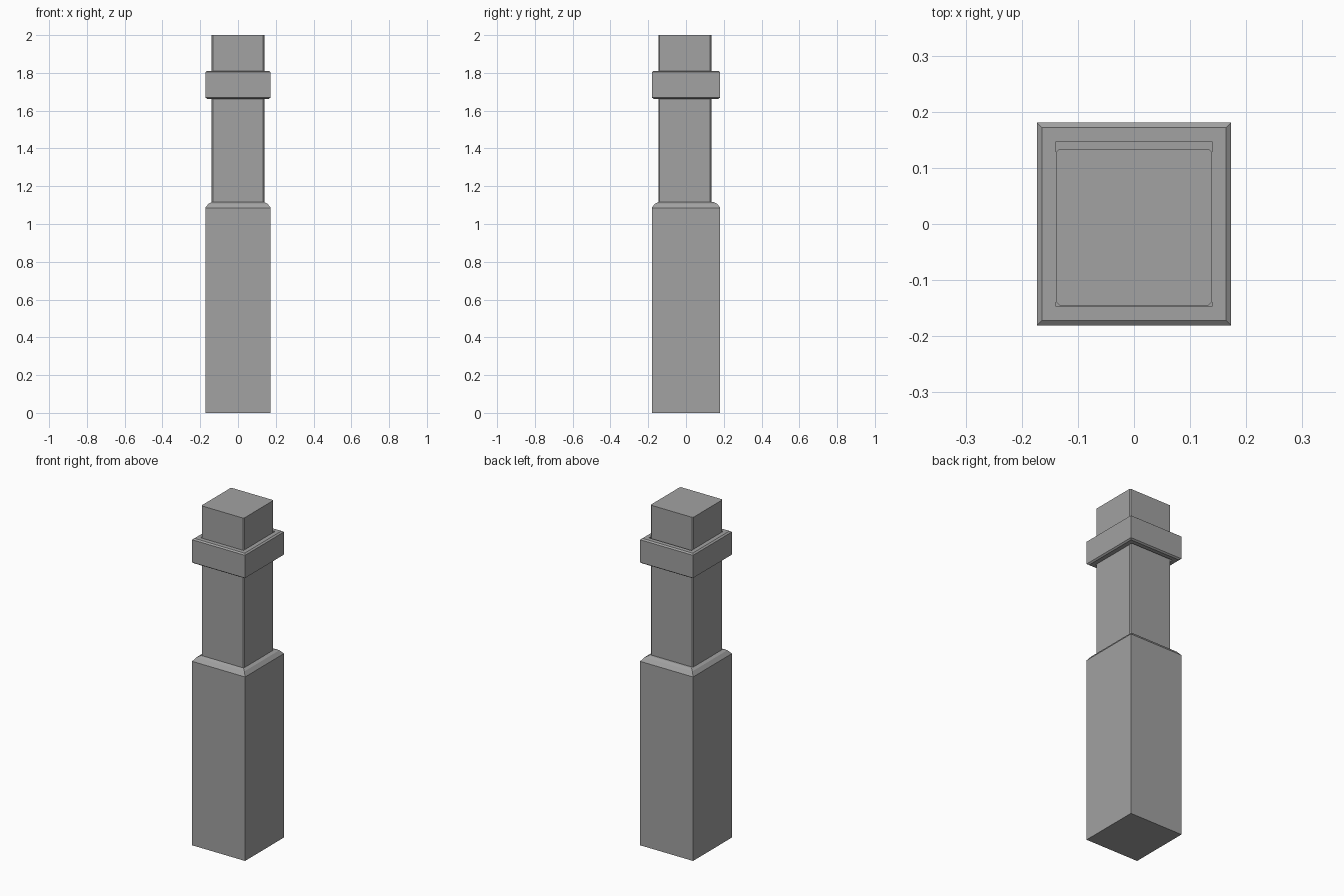
import bpy
import bmesh

if "Cube" in bpy.data.objects:
    bpy.data.objects.remove(bpy.data.objects["Cube"])

grey = bpy.data.materials.new("stone_grey")
grey.diffuse_color = (0.36, 0.36, 0.36, 1.0)
grey.use_nodes = True
grey.node_tree.nodes["Principled BSDF"].inputs["Base Color"].default_value = grey.diffuse_color


def rect(x, y0, y1, z, cut=0.0):
    """Rectangle outline, optionally with clipped corners."""
    if cut == 0:
        return [(-x, y0, z), (x, y0, z), (x, y1, z), (-x, y1, z)]
    c = cut
    return [(-x + c, y0, z), (x - c, y0, z), (x, y0 + c, z), (x, y1 - c, z),
            (x - c, y1, z), (-x + c, y1, z), (-x, y1 - c, z), (-x, y0 + c, z)]


def loft(name, outlines, closed=False):
    """Skin stacked outlines; cap the ends or join them into a ring."""
    bm = bmesh.new()
    loops = [[bm.verts.new(p) for p in o] for o in outlines]
    n = len(loops[0])
    pairs = list(zip(loops, loops[1:]))
    if closed:
        pairs.append((loops[-1], loops[0]))
    else:
        bm.faces.new(loops[0][::-1])
        bm.faces.new(loops[-1])
    for a, b in pairs:
        for i in range(n):
            j = (i + 1) % n
            bm.faces.new((a[i], a[j], b[j], b[i]))
    bmesh.ops.recalc_face_normals(bm, faces=bm.faces[:])
    mesh = bpy.data.meshes.new(name)
    bm.to_mesh(mesh)
    bm.free()
    mesh.materials.append(grey)
    obj = bpy.data.objects.new(name, mesh)
    bpy.context.collection.objects.link(obj)
    return obj


# Wide lower block with a chamfered, gently sloping top
loft("base_block", [
    rect(0.173, -0.181, 0.181, 0.0),
    rect(0.173, -0.181, 0.181, 1.086),
    rect(0.156, -0.164, 0.164, 1.108),
    rect(0.139, -0.147, 0.147, 1.116),
])

# Narrow shaft with clipped vertical edges, set slightly to the front
loft("shaft", [
    rect(0.139, -0.145, 0.134, 1.10, 0.006),
    rect(0.139, -0.145, 0.134, 2.0, 0.006),
])

# Collar ring with small chamfers, open behind the shaft
loft("collar", [
    rect(0.139, -0.147, 0.147, 1.663),
    rect(0.164, -0.172, 0.172, 1.663),
    rect(0.173, -0.181, 0.181, 1.670),
    rect(0.173, -0.181, 0.181, 1.804),
    rect(0.164, -0.172, 0.172, 1.811),
    rect(0.139, -0.147, 0.147, 1.811),
], closed=True)
